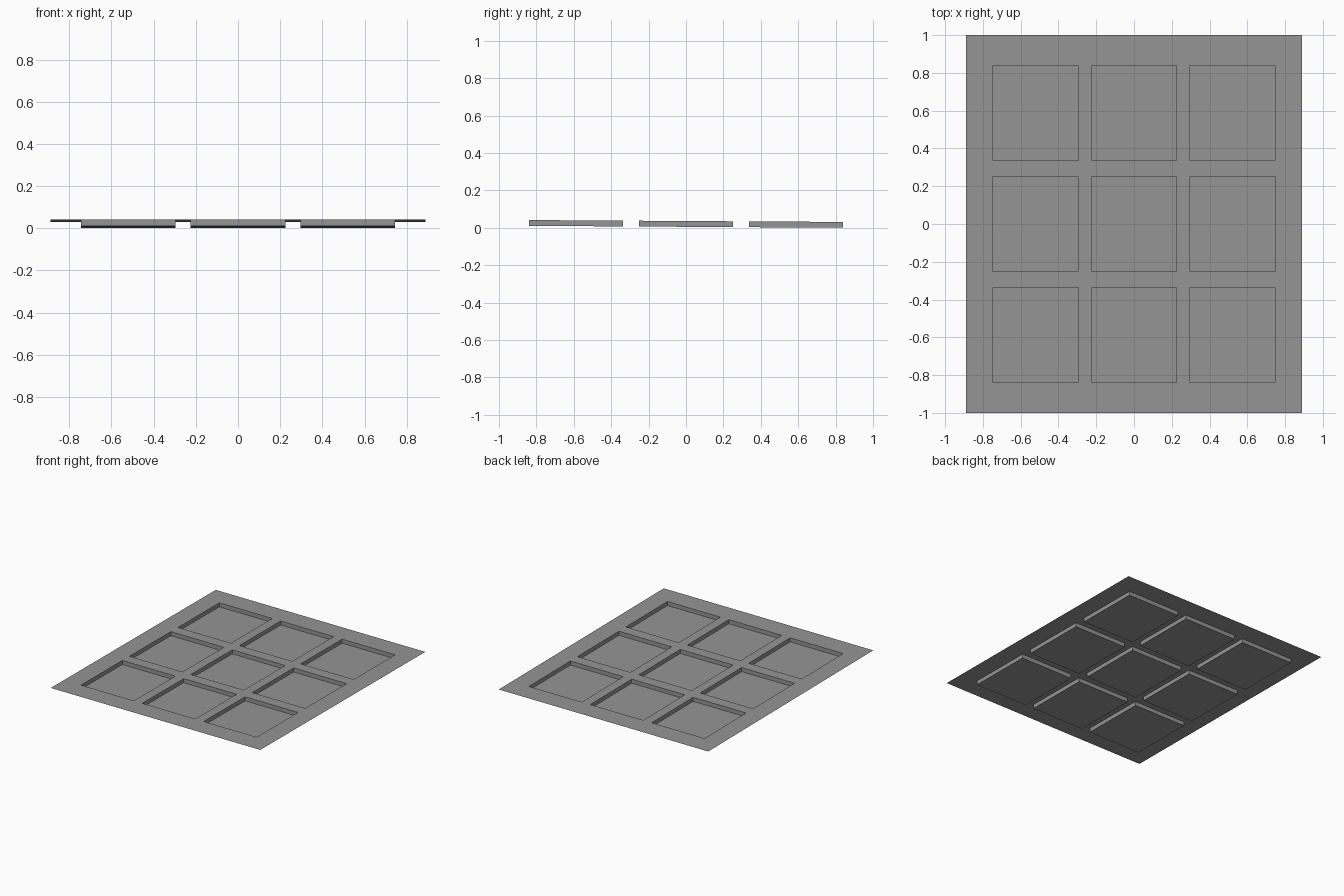
import bpy
import bmesh

cube = bpy.data.objects.get("Cube")
if cube:
    bpy.data.objects.remove(cube)

HALF_X, HALF_Y = 0.889, 1.0
WELL_X, WELL_Y = 0.2245, 0.251      # half sizes of one well
STEP_X, STEP_Y = 0.521, 0.588       # spacing of well centres
DEPTH = 0.031
MID_Z, SLOPE = 0.036, -0.006        # the sheet drops slightly towards the back


def grid_lines(half, step, well):
    """Outer edges plus both sides of three wells."""
    sides = [c * step + s * well for c in (-1, 0, 1) for s in (-1, 1)]
    return [-half] + sides + [half]


xs = grid_lines(HALF_X, STEP_X, WELL_X)
ys = grid_lines(HALF_Y, STEP_Y, WELL_Y)

# Flat sheet divided along the well edges
bm = bmesh.new()
rows = [[bm.verts.new((x, y, MID_Z + SLOPE * y)) for x in xs] for y in ys]
wells = []
for j in range(len(ys) - 1):
    for i in range(len(xs) - 1):
        face = bm.faces.new((rows[j][i], rows[j][i + 1],
                             rows[j + 1][i + 1], rows[j + 1][i]))
        if i % 2 and j % 2:
            wells.append(face)

# Sink the nine wells with upright walls
floors = bmesh.ops.extrude_discrete_faces(bm, faces=wells)["faces"]
for floor in floors:
    bmesh.ops.translate(bm, verts=floor.verts, vec=(0, 0, -DEPTH))
bm.normal_update()

mesh = bpy.data.meshes.new("recessed_panel")
bm.to_mesh(mesh)
bm.free()
panel = bpy.data.objects.new("recessed_panel", mesh)
bpy.context.collection.objects.link(panel)

# Plain grey finish
grey = bpy.data.materials.new("plain_grey")
grey.use_nodes = True
colour = (0.3, 0.3, 0.3, 1)
grey.diffuse_color = colour
grey.node_tree.nodes["Principled BSDF"].inputs["Base Color"].default_value = colour
mesh.materials.append(grey)
